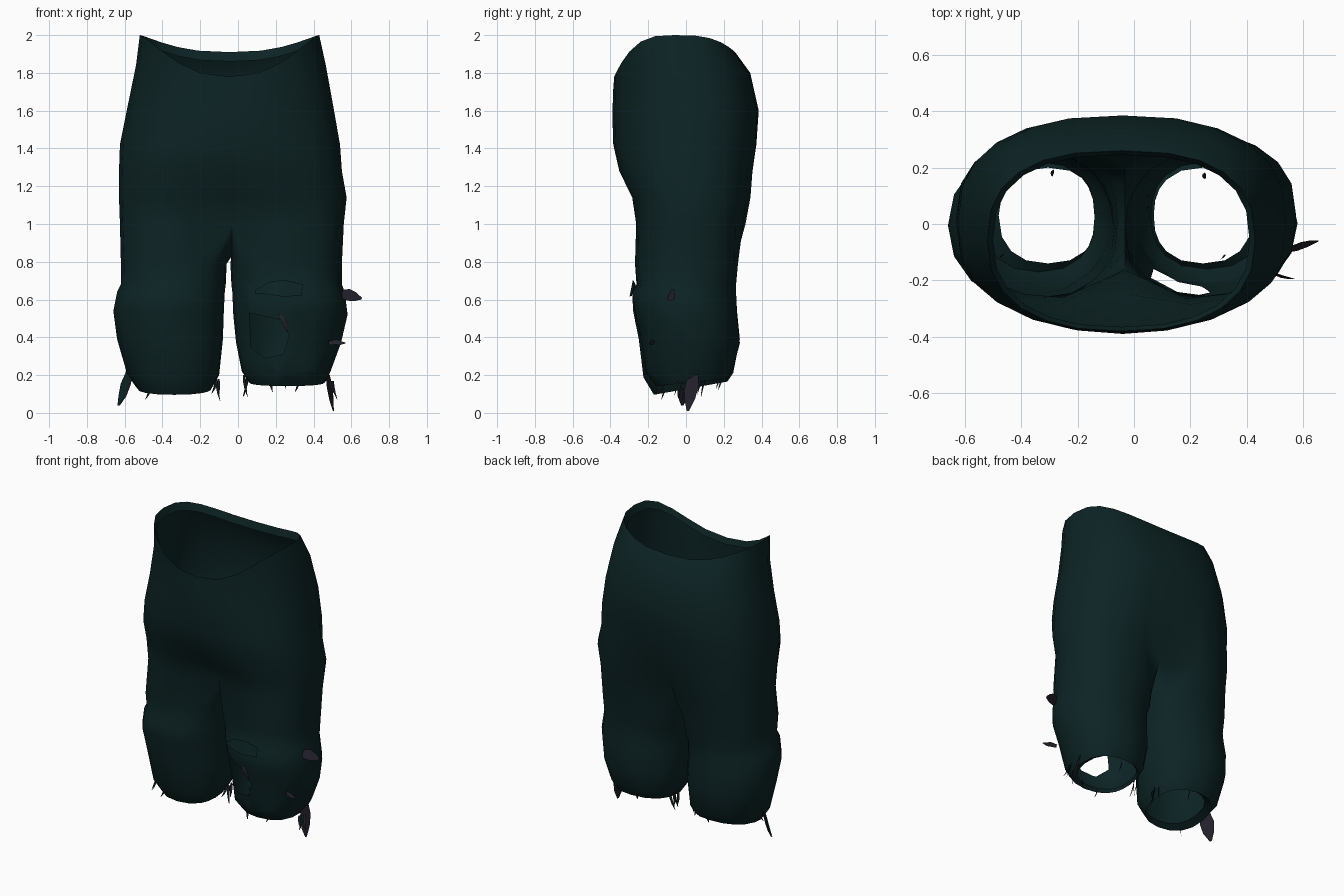
import bpy, bmesh, random
from math import sin, cos, pi, radians, exp, copysign
from mathutils import Vector

random.seed(4)
cube = bpy.data.objects.get("Cube")
if cube:
    bpy.data.objects.remove(cube)


def material(name, rgb):
    m = bpy.data.materials.new(name)
    m.use_nodes = True
    m.diffuse_color = (*rgb, 1)
    bsdf = m.node_tree.nodes["Principled BSDF"]
    bsdf.inputs["Base Color"].default_value = (*rgb, 1)
    bsdf.inputs["Roughness"].default_value = 0.9
    return m


cloth = material("dark teal cloth", (0.004, 0.017, 0.018))
lining = material("charcoal lining", (0.016, 0.014, 0.023))
MID = -0.04


def finish(bm, name, mat):
    mesh = bpy.data.meshes.new(name)
    bm.to_mesh(mesh)
    bm.free()
    mesh.materials.append(mat)
    obj = bpy.data.objects.new(name, mesh)
    bpy.context.collection.objects.link(obj)
    return obj


def oval(a, x0, x1, y0, y1, power):
    """Point on a squared-off ellipse; a lower power gives a boxier outline."""
    c, s = (copysign(abs(t) ** power, t) for t in (cos(a), sin(a)))
    return (x0 + x1) / 2 + c * (x1 - x0) / 2, (y0 + y1) / 2 + s * (y1 - y0) / 2


def bridge(bm, a, b):
    n = len(a)
    for i in range(n):
        j = (i + 1) % n
        bm.faces.new((a[i], a[j], b[j], b[i]))


# Hips: z, left and right x, front and back y, front and back dip, front and back crease, front power
HIPS = [
    (1.95, -0.50, 0.41, -0.365, 0.245, 0.21, 0.09, 0, 0, 0.84),
    (2.00, -0.52, 0.43, -0.38, 0.26, 0.22, 0.09, 0, 0, 0.84),
    (1.84, -0.54, 0.465, -0.385, 0.34, 0.12, 0.04, 0, 0, 0.9),
    (1.62, -0.585, 0.505, -0.39, 0.385, 0.04, 0.02, 0, 0, 0.92),
    (1.42, -0.625, 0.54, -0.385, 0.38, 0, 0, 0, 0.02, 0.88),
    (1.28, -0.63, 0.55, -0.365, 0.365, 0, 0, 0.04, 0.08, 0.8),
    (1.14, -0.63, 0.575, -0.295, 0.355, 0, 0, 0.16, 0.19, 0.72),
    (1.00, -0.625, 0.56, -0.28, 0.335, 0, 0, 0.42, 0.38, 0.74),
]
SIDES = 24
bm = bmesh.new()
ring = None
for z, x0, x1, y0, y1, dip_f, dip_b, crease_f, crease_b, power_f in HIPS:
    new = []
    for i in range(SIDES):
        a = -pi / 2 + 2 * pi * i / SIDES
        rear = sin(a) > 0
        x, y = oval(a, x0, x1, y0, y1, 0.78 if rear else power_f)
        depth = crease_b if rear else crease_f
        y *= 1 - depth * exp(-((x - MID) / 0.14) ** 2)
        drop = dip_f * max(0, -sin(a)) ** 2.7 + dip_b * max(0, sin(a)) ** 2.5
        new.append(bm.verts.new((x, y, z - drop)))
    if ring:
        bridge(bm, ring, new)
    ring = new

# Crotch seam shared by both legs, from back to front
half = SIDES // 2
front, back = ring[0], ring[half]
seam = []
for k in range(1, 6):
    p = back.co.lerp(front.co, k / 6)
    p.z -= 0.17 * sin(pi * k / 6)
    seam.append(bm.verts.new(p))

# Legs: z, inner x, outer x, front y, back y, slope of the hem, power
RIGHT = [
    (0.79, -0.06, -0.62, -0.27, 0.275, 0, 0.8),
    (0.68, -0.065, -0.62, -0.262, 0.265, 0, 0.86),
    (0.64, -0.07, -0.64, -0.285, 0.265, 0, 0.94),
    (0.54, -0.075, -0.66, -0.28, 0.27, 0, 0.96),
    (0.39, -0.08, -0.64, -0.25, 0.285, 0, 0.96),
    (0.20, -0.10, -0.585, -0.225, 0.25, 0.05, 0.88),
    (0.13, -0.14, -0.535, -0.17, 0.22, 0.18, 0.85),
    (0.15, -0.13, -0.48, -0.14, 0.20, 0.18, 0.85),
]
LEFT = [
    (0.79, -0.04, 0.55, -0.27, 0.275, 0, 0.8),
    (0.68, -0.035, 0.55, -0.255, 0.265, 0, 0.86),
    (0.64, -0.03, 0.565, -0.285, 0.265, 0, 0.94),
    (0.52, -0.025, 0.58, -0.265, 0.27, 0, 0.96),
    (0.37, -0.01, 0.545, -0.235, 0.285, 0, 0.96),
    (0.22, 0.02, 0.49, -0.21, 0.25, 0.05, 0.88),
    (0.16, 0.06, 0.46, -0.16, 0.22, 0.1, 0.85),
    (0.18, 0.07, 0.42, -0.14, 0.20, 0.1, 0.85),
]
for rows, outer in ((LEFT, ring[:half + 1]),
                    (RIGHT, [ring[-i % SIDES] for i in range(half + 1)])):
    loop = outer + seam
    for z, xin, xout, y0, y1, slope, power in rows:
        new = []
        for i in range(len(loop)):
            turn = -135 + 22.5 * i if i <= half else 135 + 15 * (i - half)
            x, y = oval(radians(turn), xin, xout, y0, y1, power)
            new.append(bm.verts.new((x, y, z + slope * (y - 0.02))))
        bridge(bm, loop, new)
        loop = new

# Torn hole in the left knee, cut along a ragged outline
HOLE = [(0.06, 0.53), (0.07, 0.35), (0.14, 0.29), (0.24, 0.31), (0.27, 0.41), (0.23, 0.49)]


def near(f):
    c = f.calc_center_median()
    return -0.02 < c.x < 0.42 and c.y < -0.06 and 0.17 < c.z < 0.68


planes = []
for k, (x, z) in enumerate(HOLE):
    x2, z2 = HOLE[(k + 1) % len(HOLE)]
    planes.append((Vector((x, 0, z)), Vector((z2 - z, 0, x - x2))))
for co, no in planes:
    faces = [f for f in bm.faces if near(f)]
    geom = faces + list({e for f in faces for e in f.edges}) + list({v for f in faces for v in f.verts})
    bmesh.ops.bisect_plane(bm, geom=geom, plane_co=co, plane_no=no, dist=1e-5)
inside = []
for f in bm.faces:
    c = f.calc_center_median()
    signs = [(c - co).dot(no) for co, no in planes]
    if near(f) and (max(signs) < 0 or min(signs) > 0):
        inside.append(f)
bmesh.ops.delete(bm, geom=inside, context='FACES')
bmesh.ops.recalc_face_normals(bm, faces=bm.faces[:])
shorts = finish(bm, "torn_shorts", cloth)
bpy.context.view_layer.objects.active = shorts
shorts.select_set(True)
bpy.ops.object.shade_smooth_by_angle(angle=radians(50))
shorts.select_set(False)


def shred(name, points, width, across, mat):
    """Flat strip of cloth that widens in the middle and tapers to its tip."""
    bm = bmesh.new()
    across = Vector(across).normalized()
    last = None
    for k, p in enumerate(points):
        w = width * (0.7, 1.0, 0.75, 0.15)[k] / 2
        pair = [bm.verts.new(Vector(p) + across * s * w) for s in (-1, 1)]
        if last:
            bm.faces.new((last[0], last[1], pair[1], pair[0]))
        last = pair
    return finish(bm, name, mat)


# Large hanging strips on the outer hems
drop_r = [(-0.575, -0.01, 0.22), (-0.598, -0.01, 0.15), (-0.615, -0.015, 0.09), (-0.635, -0.02, 0.04)]
shred("right_hem_strip", drop_r, 0.09, (-0.6, 1, 0.1), cloth)
shred("right_hem_strip_lining", [(x + 0.006, y + 0.002, z) for x, y, z in drop_r], 0.09, (-0.6, 1, 0.1), lining)
shred("left_hem_strip", [(0.475, 0.04, 0.20), (0.485, 0.03, 0.14), (0.495, 0.02, 0.07), (0.505, 0.01, 0.01)],
      0.08, (0.4, 1, 0.1), lining)

# Ragged scraps around the torn knee
shred("knee_side_scrap", [(0.55, -0.09, 0.63), (0.585, -0.08, 0.625), (0.62, -0.07, 0.615), (0.655, -0.06, 0.605)],
      0.07, (0.2, 0.5, 1), lining)
shred("lower_side_scrap", [(0.48, -0.17, 0.37), (0.52, -0.185, 0.375), (0.54, -0.19, 0.37), (0.57, -0.195, 0.37)],
      0.03, (0, 0.4, 1), lining)
shred("knee_upper_flap", [(0.34, -0.28, 0.65), (0.24, -0.29, 0.66), (0.16, -0.28, 0.66), (0.09, -0.255, 0.64)],
      0.09, (0.1, 0.2, 1), cloth)
shred("knee_hole_scrap", [(0.22, -0.265, 0.52), (0.24, -0.268, 0.49), (0.255, -0.262, 0.46), (0.26, -0.255, 0.43)],
      0.03, (1, 0.2, 0), lining)

# Loose threads hanging from the hems
THREADS = [(-0.46, -0.11, 0.13, 1), (-0.11, 0.04, 0.18, 4), (0.04, 0.04, 0.20, 4), (0.17, -0.14, 0.17, 1),
           (0.32, -0.11, 0.17, 1), (0.49, -0.04, 0.17, 3), (-0.30, 0.19, 0.18, 1), (0.25, 0.18, 0.19, 1)]
for n, (x, y, z, count) in enumerate(THREADS):
    for k in range(count):
        px, py = x + random.uniform(-0.015, 0.015), y + 0.02 * k
        length = random.uniform(0.07, 0.12) if count > 1 else 0.06
        lean = random.uniform(-0.015, 0.015)
        path = [(px + lean * t * t * 2, py - 0.02 * t, z - length * t) for t in (0, 0.33, 0.67, 1)]
        shred(f"hem_thread_{n}_{k}", path, 0.016, (1, 0.7, 0), cloth if k % 2 else lining)
